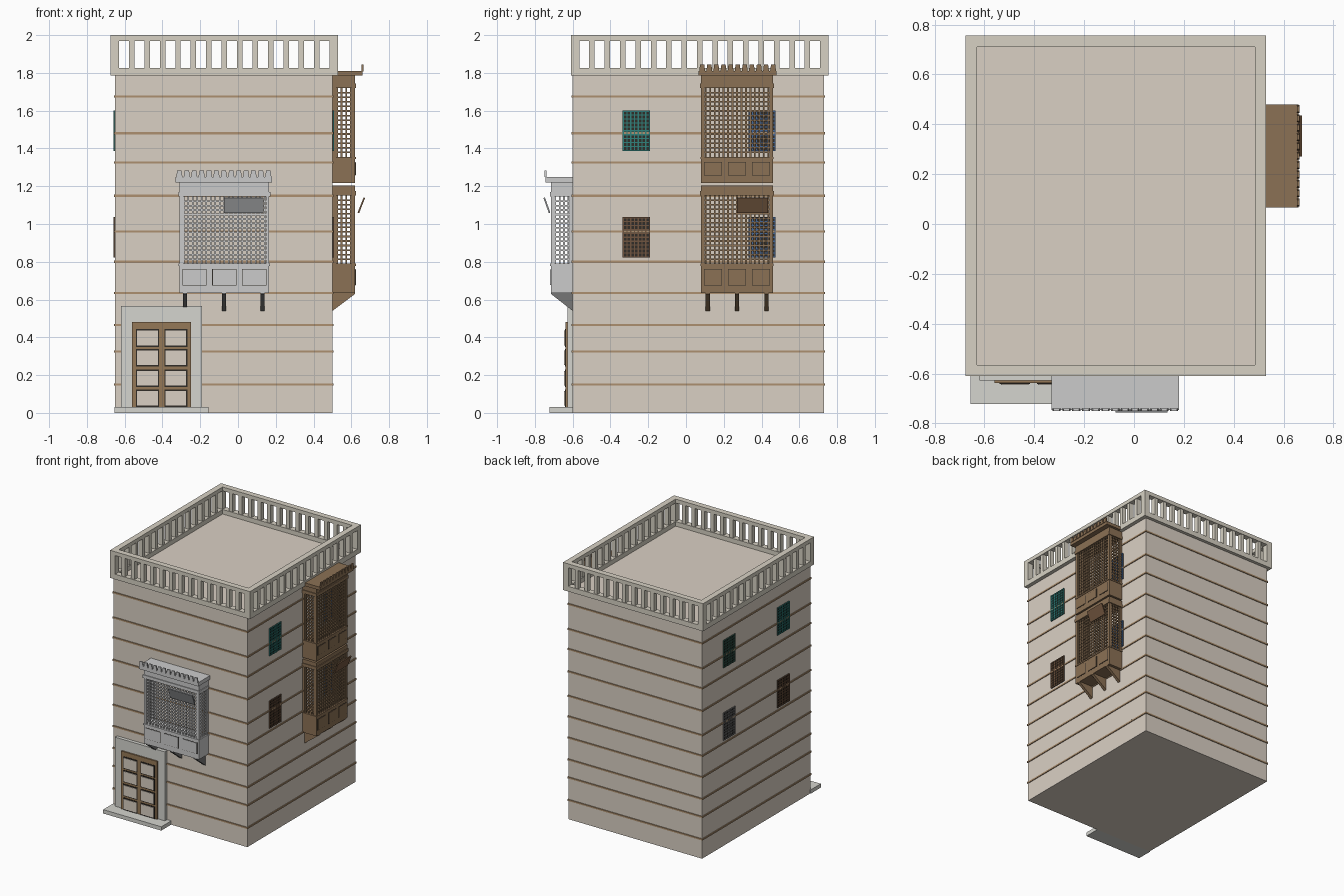
import bpy, bmesh

if "Cube" in bpy.data.objects:
    bpy.data.objects.remove(bpy.data.objects["Cube"])

def mat(name, r, g, b):
    m = bpy.data.materials.new(name)
    m.diffuse_color = (r, g, b, 1)
    m.use_nodes = True
    m.node_tree.nodes["Principled BSDF"].inputs["Base Color"].default_value = m.diffuse_color
    return m

WALL = mat("plaster", .70, .63, .55)
RAIL = mat("parapet_stone", .68, .64, .55)
BAND = mat("band_timber", .42, .28, .16)
WOOD = mat("brown_wood", .26, .165, .09)
DOOR = mat("door_wood", .30, .19, .095)
GREY = mat("pale_wood", .60, .62, .60)
STONE = mat("door_stone", .66, .66, .62)
DARK = mat("dark", .03, .025, .02)
IRON = mat("grey_wood", .18, .18, .18)
TEAL = mat("teal", .03, .22, .20)
GREEN = mat("green", .04, .12, .09)
BROWN = mat("shutter_brown", .16, .09, .05)
BLUE = mat("blue", .06, .14, .32)

# wall frames: u runs along the wall, d outward, z up
def world(x, y, z): return (x, y, z)
def front(u, d, z): return (u, -0.6 - d, z)
def right(u, d, z): return (0.5 + d, u, z)
def left(u, d, z): return (-0.65 - d, u, z)

class Part:
    """Collects boxes and prisms into one object."""
    def __init__(self, name, m, frame=world):
        self.name, self.m, self.f, self.bm = name, m, frame, bmesh.new()

    def prism(self, a, b):
        va = [self.bm.verts.new(self.f(*p)) for p in a]
        vb = [self.bm.verts.new(self.f(*p)) for p in b]
        n = len(a)
        self.bm.faces.new(va)
        self.bm.faces.new(vb[::-1])
        for i in range(n):
            self.bm.faces.new((va[i], vb[i], vb[(i + 1) % n], va[(i + 1) % n]))

    def box(self, x0, x1, y0, y1, z0, z1):
        ring = [(x0, y0), (x1, y0), (x1, y1), (x0, y1)]
        self.prism([(x, y, z0) for x, y in ring], [(x, y, z1) for x, y in ring])

    def ring(self, x0, x1, y0, y1, z0, z1, t):
        self.box(x0, x1, y0, y0 + t, z0, z1)
        self.box(x0, x1, y1 - t, y1, z0, z1)
        self.box(x0, x0 + t, y0 + t, y1 - t, z0, z1)
        self.box(x1 - t, x1, y0 + t, y1 - t, z0, z1)

    def done(self):
        bmesh.ops.recalc_face_normals(self.bm, faces=self.bm.faces)
        me = bpy.data.meshes.new(self.name)
        self.bm.to_mesh(me)
        self.bm.free()
        me.materials.append(self.m)
        o = bpy.data.objects.new(self.name, me)
        bpy.context.collection.objects.link(o)

# main block and timber bands
p = Part("walls", WALL)
p.box(-.65, .5, -.6, .73, 0, 1.79)
p.done()
p = Part("timber_bands", BAND)
for z in (.15, .325, .465, .635, .80, .96, 1.15, 1.325, 1.48, 1.675):
    p.ring(-.656, .506, -.606, .736, z - .006, z + .006, .02)
p.done()

# roof parapet with balusters
X0, X1, Y0, Y1, T = -.675, .53, -.61, .755, .045
p = Part("parapet", RAIL)
p.ring(X0, X1, Y0, Y1, 1.785, 1.825, T)
p.ring(X0, X1, Y0, Y1, 1.97, 2.0, T)
for x in (X0, X1 - T):
    for y in (Y0, Y1 - T):
        p.box(x, x + T, y, y + T, 1.825, 1.97)
W = .029
def post_centres(a, b, n):
    pitch = (b - a + W) / n
    return [a - W / 2 + pitch * i for i in range(1, n)]
for x in post_centres(X0 + T, X1 - T, 14):
    for y in (Y0 + .005, Y1 - T + .005):
        p.box(x - W / 2, x + W / 2, y, y + T - .01, 1.825, 1.97)
for y in post_centres(Y0 + T, Y1 - T, 16):
    for x in (X0 + .005, X1 - T + .005):
        p.box(x, x + T - .01, y - W / 2, y + W / 2, 1.825, 1.97)
p.done()

# small lattice windows on both side walls
def window(name, frame, u0, z0, m):
    u1, z1 = u0 + .145, z0 + .213
    p = Part(name + "_back", DARK, frame)
    p.box(u0, u1, -.002, .003, z0, z1)
    p.done()
    p = Part(name + "_lattice", m, frame)
    for i in range(8):
        u = u0 + .003 + i * .139 / 7
        p.box(u - .003, u + .003, .002, .009, z0, z1)
    for i in range(11):
        z = z0 + .003 + i * .207 / 10
        p.box(u0, u1, .002, .008, z - .003, z + .003)
    p.done()

for name, f, u, z, m in (
        ("right_window_1", right, -.335, 1.387, TEAL), ("right_window_2", right, -.335, .823, BROWN),
        ("right_window_3", right, .33, 1.387, BLUE), ("right_window_4", right, .33, .823, BLUE),
        ("left_window_1", left, -.335, 1.387, TEAL), ("left_window_2", left, -.335, .823, BROWN),
        ("left_window_3", left, .33, 1.387, GREEN), ("left_window_4", left, .33, .823, IRON)):
    window(name, f, u, z, m)

# projecting lattice bay: panelled base, open lattice, top beam
def bay(name, frame, m, u0, u1, D, z0, z1, z2, z3, panels):
    p = Part(name + "_frame", m, frame)
    p.box(u0, u1, 0, D, z0, z1)
    p.box(u0, u1, 0, D, z2 + .007, z3)
    p.box(u0 - .006, u1 + .006, 0, D + .006, z2, z2 + .025)
    p.box(u0 - .004, u1 + .004, 0, D + .004, z1 - .012, z1)
    for u in (u0, u1 - .018):
        for d in (0, D - .018):
            p.box(u, u + .018, d, d + .018, z1, z2)
    p.done()
    p = Part(name + "_panels", m, frame)
    q = Part(name + "_panel_grooves", DARK, frame)
    w = (u1 - u0) / 3
    for i in range(3):
        a, b = u0 + i * w + .018, u0 + (i + 1) * w - .018
        q.box(a - .003, b + .003, D - .002, D + .001, z0 + .04, z1 - .027)
        p.box(a, b, D - .002, D + .004, z0 + .043, z1 - .03)
    p.done()
    q.done()
    p = Part(name + "_lattice", m, frame)
    r = .0042
    nu, nz, nd = round((u1 - u0) / .024), round((z2 - z1) / .024), 5
    for i in range(1, nu):
        u = u0 + (u1 - u0) * i / nu
        p.box(u - r, u + r, D - .013, D - .005, z1, z2)
    for i in range(1, nd):
        d = D * i / nd
        for u in (u0 + .004, u1 - .012):
            p.box(u, u + .008, d - r, d + r, z1, z2)
    for i in range(1, nz):
        z = z1 + (z2 - z1) * i / nz
        p.box(u0 + .01, u1 - .01, D - .014, D - .006, z - r, z + r)
        for u in (u0 + .005, u1 - .013):
            p.box(u, u + .008, 0, D - .01, z - r, z + r)
    p.done()

def cornice(name, frame, m, u0, u1, D, z0, z1, n):
    p = Part(name, m, frame)
    p.box(u0, u1, 0, D, z0, z1)
    s = (u1 - u0) / n
    for i in range(n):                      # pointed crest
        u = u0 + (i + .5) * s
        prof = [(-.42, -.002), (.42, -.002), (.3, .034), (-.3, .034)]
        p.prism([(u + a * s, D - .006, z1 + h) for a, h in prof],
                [(u + a * s, D + .004, z1 + h) for a, h in prof])
    p.done()

def brackets(name, frame, m, us, D):
    p = Part(name, m, frame)
    prof = [(0, .54), (0, .64), (D, .64), (D, .63)]
    for u in us:
        p.prism([(u - .011, d, z) for d, z in prof], [(u + .011, d, z) for d, z in prof])
    p.done()

def flap(name, frame, m, u0, u1, d0, d1):
    p = Part(name, m, frame)
    prof = [(d0, 1.06), (d0 + .008, 1.057), (d1, 1.138), (d1 - .008, 1.141)]
    p.prism([(u0, d, z) for d, z in prof], [(u1, d, z) for d, z in prof])
    p.done()

# pale front bay
bay("front_bay", front, GREY, -.31, .165, .115, .635, .79, 1.145, 1.222, 3)
cornice("front_bay_cornice", front, GREY, -.33, .18, .145, 1.22, 1.25, 13)
brackets("front_bay_brackets", front, IRON, (-.28, -.075, .13), .115)
flap("front_bay_flap", front, mat("flap_grey", .34, .35, .36), -.075, .135, .118, .155)

# two-storey brown side bay
bay("side_bay_lower", right, WOOD, .08, .46, .12, .635, .79, 1.15, 1.205, 3)
bay("side_bay_upper", right, WOOD, .08, .46, .12, 1.217, 1.355, 1.72, 1.787, 3)
cornice("side_bay_cornice", right, WOOD, .067, .48, .16, 1.785, 1.81, 11)
brackets("side_bay_brackets", right, WOOD, (.115, .27, .427), .12)
flap("side_bay_flap", right, mat("flap_brown", .17, .095, .05), .27, .435, .133, .173)

# entrance: step, stone surround, panelled door
p = Part("door_step", STONE)
p.box(-.655, -.155, -.722, -.598, 0, .03)
p.done()
p = Part("door_surround", STONE)
p.box(-.62, -.19, -.627, -.598, .03, .567)
p.done()
p = Part("door_leaves", DOOR)
p.box(-.56, -.25, -.638, -.62, .03, .48)
p.done()
p = Part("door_mouldings", DARK)
q = Part("door_panels", WALL)
for x in (-.54, -.39):
    for z in (.03, .137, .245, .35):
        p.box(x, x + .122, -.641, -.63, z, z + .094)
        q.box(x + .006, x + .116, -.645, -.63, z + .008, z + .086)
p.done()
q.done()
